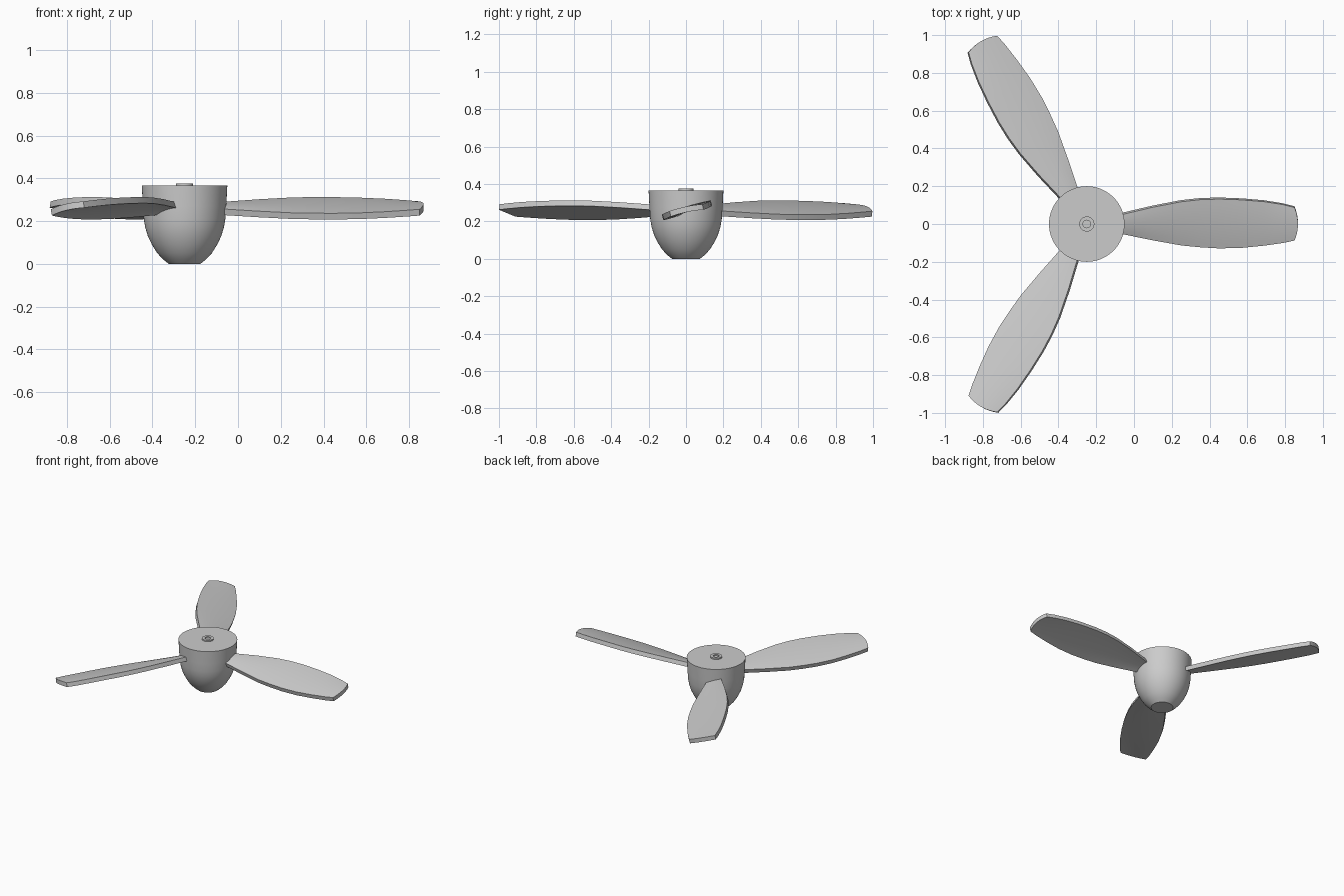
import bpy, bmesh, math
from mathutils import Matrix, Vector

if "Cube" in bpy.data.objects:
    bpy.data.objects.remove(bpy.data.objects["Cube"], do_unlink=True)

HUB_X = -0.25
BLADE_Z = 0.261
THICK = 0.03

# Single grey finish
grey = bpy.data.materials.new("plain_grey")
grey.use_nodes = True
color = (0.6, 0.6, 0.6, 1)
grey.diffuse_color = color
grey.node_tree.nodes["Principled BSDF"].inputs["Base Color"].default_value = color


def finish(bm, name, angle):
    bmesh.ops.recalc_face_normals(bm, faces=bm.faces)
    mesh = bpy.data.meshes.new(name)
    bm.to_mesh(mesh)
    bm.free()
    mesh.materials.append(grey)
    obj = bpy.data.objects.new(name, mesh)
    bpy.context.collection.objects.link(obj)
    bpy.ops.object.select_all(action="DESELECT")
    obj.select_set(True)
    bpy.context.view_layer.objects.active = obj
    bpy.ops.object.shade_smooth_by_angle(angle=math.radians(angle))
    return obj


def lathe(name, profile, sides, angle):
    """Revolve (radius, height) points and close both ends."""
    bm = bmesh.new()
    rings = []
    for r, z in profile:
        rings.append([bm.verts.new((r * math.cos(math.tau * i / sides),
                                    r * math.sin(math.tau * i / sides), z))
                      for i in range(sides)])
    for a, b in zip(rings, rings[1:]):
        for i in range(sides):
            j = (i + 1) % sides
            bm.faces.new((a[i], a[j], b[j], b[i]))
    bm.faces.new(rings[0])
    bm.faces.new(rings[-1])
    obj = finish(bm, name, angle)
    obj.location.x = HUB_X
    return obj


# Hub: blunt rounded nose below, flat back plate on top
lathe("hub", [(0.075, 0), (0.1, 0.02), (0.128, 0.05), (0.153, 0.09), (0.172, 0.13),
              (0.184, 0.17), (0.191, 0.21), (0.195, 0.27), (0.2, 0.365)], 64, 35)

# Shaft collar with a shallow bore
lathe("shaft_collar", [(0.04, 0.355), (0.04, 0.375), (0.02, 0.375), (0.02, 0.366)], 32, 30)

# Blade stations: distance from hub axis, trailing edge, leading edge, pitch slope
STATIONS = [(0.15, -0.045, 0.05, 0.33), (0.2, -0.055, 0.06, 0.33),
            (0.35, -0.087, 0.097, 0.32), (0.5, -0.115, 0.127, 0.31),
            (0.6, -0.125, 0.138, 0.30), (0.7, -0.131, 0.141, 0.29),
            (0.82, -0.128, 0.136, 0.28), (0.94, -0.115, 0.125, 0.26),
            (1.04, -0.1, 0.108, 0.23), (1.1, -0.087, 0.092, 0.21)]
CHORD = 8


def blade(name, turn):
    bm = bmesh.new()
    rows = []
    for n, (r, y0, y1, slope) in enumerate(STATIONS):
        tilt = Matrix.Rotation(math.atan(slope), 3, "X")
        section = []
        for side in (1, -1):
            row = []
            for k in range(CHORD + 1):
                t = k / CHORD
                y = y0 + (y1 - y0) * t
                arch = 1 - (2 * t - 1) ** 2
                bulge = 0.018 * arch if n == len(STATIONS) - 1 else 0
                p = tilt @ Vector((0, y, side * THICK / 2 + 0.006 * arch - 0.003))
                row.append(bm.verts.new((r + bulge, p.y, p.z + BLADE_Z)))
            section += row if side > 0 else row[::-1]
        rows.append(section)
    count = len(rows[0])
    for a, b in zip(rows, rows[1:]):
        for i in range(count):
            j = (i + 1) % count
            bm.faces.new((a[i], a[j], b[j], b[i]))
    # Root and tip walls as quad strips between the upper and lower skins
    for row in (rows[0], rows[-1]):
        for k in range(CHORD):
            bm.faces.new((row[k], row[k + 1], row[count - 2 - k], row[count - 1 - k]))
    obj = finish(bm, name, 40)
    obj.location.x = HUB_X
    obj.rotation_euler.z = turn


for i, label in enumerate(("left", "back_right", "front_right")):
    blade(label + "_blade", i * math.tau / 3)
